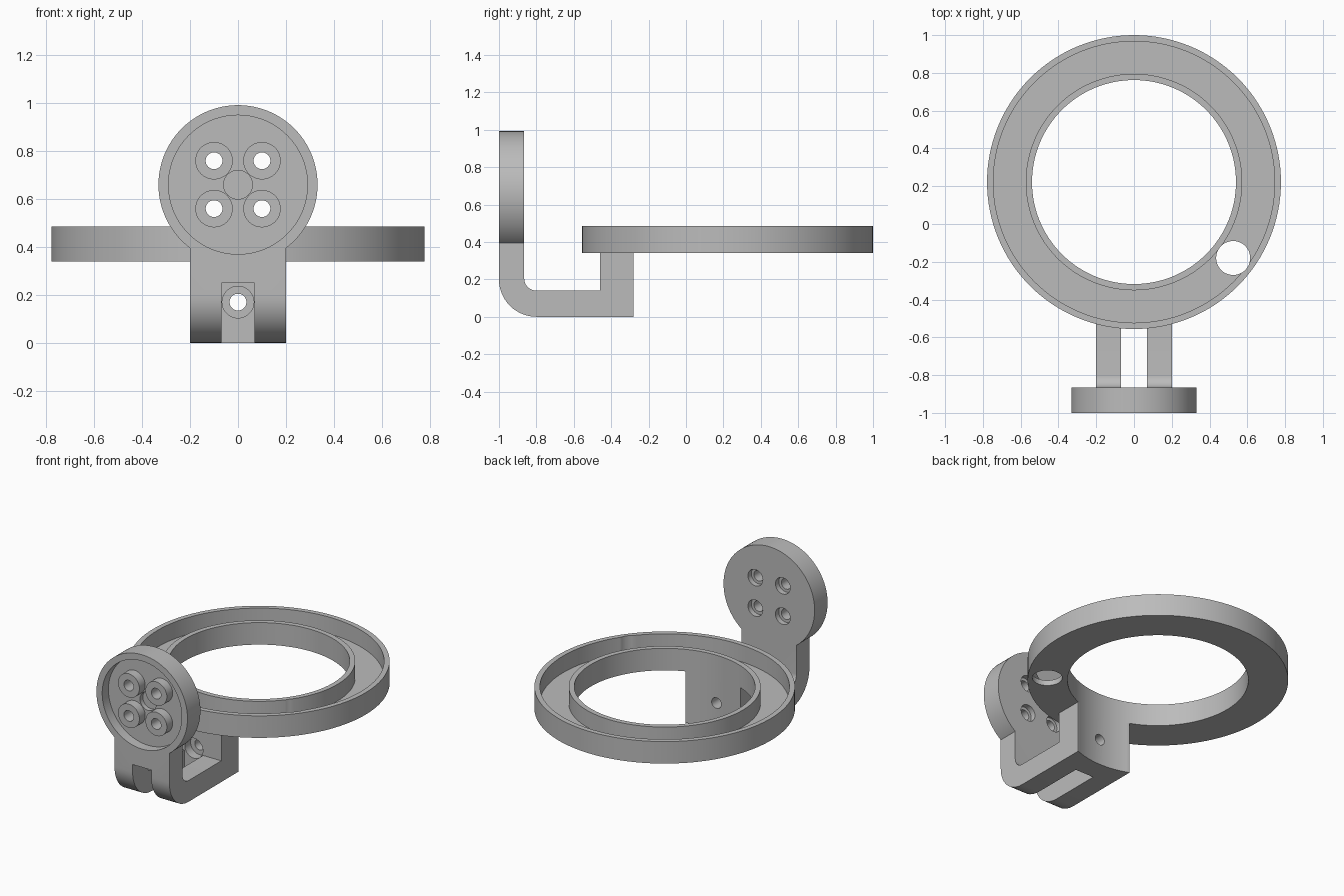
import bpy, bmesh
from math import sin, cos, pi
from mathutils import Matrix, Vector

cube = bpy.data.objects.get("Cube")
if cube:
    bpy.data.objects.remove(cube, do_unlink=True)

grey = bpy.data.materials.new("plain grey")
grey.use_nodes = True
colour = (0.5, 0.5, 0.5, 1)
grey.diffuse_color = colour
grey.node_tree.nodes["Principled BSDF"].inputs["Base Color"].default_value = colour


def finish(name, bm):
    bmesh.ops.recalc_face_normals(bm, faces=bm.faces)
    mesh = bpy.data.meshes.new(name)
    bm.to_mesh(mesh)
    bm.free()
    mesh.materials.append(grey)
    ob = bpy.data.objects.new(name, mesh)
    bpy.context.collection.objects.link(ob)
    return ob


def cylinder(name, centre, radius, start, end, axis="Z", sides=48):
    """Cylinder between two positions on its axis; centre gives the other two coordinates."""
    bm = bmesh.new()
    bmesh.ops.create_cone(bm, cap_ends=True, segments=sides, radius1=radius,
                          radius2=radius, depth=end - start)
    mid = (start + end) / 2
    if axis == "Z":
        place = Matrix.Translation((centre[0], centre[1], mid))
    else:
        place = Matrix.Translation((centre[0], mid, centre[1])) @ Matrix.Rotation(pi / 2, 4, "X")
    bm.transform(place)
    return finish(name, bm)


def extrude_x(name, profile, half_width):
    """Extrude a (y, z) outline across x."""
    bm = bmesh.new()
    face = bm.faces.new([bm.verts.new((-half_width, y, z)) for y, z in profile])
    made = bmesh.ops.extrude_face_region(bm, geom=[face])["geom"]
    bmesh.ops.translate(bm, vec=(2 * half_width, 0, 0),
                        verts=[v for v in made if isinstance(v, bmesh.types.BMVert)])
    return finish(name, bm)


def arc(y, z, radius, a, b, steps=14):
    return [(y + radius * cos(a + (b - a) * i / steps),
             z + radius * sin(a + (b - a) * i / steps)) for i in range(steps + 1)]


def combine(target, tool, operation="DIFFERENCE"):
    tool.hide_render = True
    mod = target.modifiers.new(operation, "BOOLEAN")
    mod.operation, mod.object, mod.solver = operation, tool, "EXACT"
    bpy.context.view_layer.objects.active = target
    bpy.ops.object.modifier_apply(modifier=mod.name)
    bpy.data.objects.remove(tool, do_unlink=True)


def smooth(ob):
    bpy.ops.object.select_all(action="DESELECT")
    ob.select_set(True)
    bpy.context.view_layer.objects.active = ob
    bpy.ops.object.shade_smooth_by_angle(angle=pi / 6)


RING_Y, HOLE_R = 0.222, 0.54
BOTTOM, TOP, FLOOR = 0.34, 0.485, 0.375
FRONT, BACK = -1.0, -0.865
DISC_Z, RECESS = 0.66, -0.935

# Channelled ring, turned from its cross-section
bm = bmesh.new()
section = [(HOLE_R, BOTTOM), (0.778, BOTTOM), (0.778, TOP), (0.745, TOP),
           (0.745, FLOOR), (0.573, FLOOR), (0.573, TOP), (HOLE_R, TOP)]
face = bm.faces.new([bm.verts.new((r, RING_Y, z)) for r, z in section])
bmesh.ops.spin(bm, geom=list(face.edges) + list(face.verts), angle=2 * pi, steps=128,
               axis=(0, 0, 1), cent=(0, RING_Y, 0), use_merge=True)
bmesh.ops.delete(bm, geom=[face], context="FACES_ONLY")
bmesh.ops.remove_doubles(bm, verts=bm.verts, dist=1e-4)
ring = finish("channel_ring", bm)
combine(ring, cylinder("cable_hole", (0.525, -0.18), 0.09, 0.2, 0.7))

# Bent arm with a rear post that follows the ring's bore
outline = [(FRONT, 0.45)]
outline += arc(-0.8, 0.2, 0.2, pi, 1.5 * pi)
outline += [(-0.28, 0), (-0.28, BOTTOM), (-0.46, BOTTOM), (-0.46, 0.14)]
outline += arc(BACK + 0.065, 0.205, 0.065, 1.5 * pi, pi)
outline += [(BACK, 0.45)]
bracket = extrude_x("bracket", outline, 0.2)
combine(bracket, cylinder("bore_cut", (0, RING_Y), HOLE_R, -0.2, 0.6, sides=128))

# Access slot, then the screw hole and its counterbore in the post
slot = [(-1.2, -0.2), (-0.46, -0.2), (-0.46, 0.25), (-1.2, 0.25)]
combine(bracket, extrude_x("slot_cut", slot, 0.068))
combine(bracket, cylinder("post_counterbore", (0, 0.17), 0.066, -0.6, -0.4, "Y"))
combine(bracket, cylinder("post_hole", (0, 0.17), 0.035, -0.5, -0.1, "Y"))

# Round mounting plate with a recessed front
combine(bracket, cylinder("plate", (0, DISC_Z), 0.332, FRONT, BACK, "Y", 96), "UNION")
combine(bracket, cylinder("recess", (0, DISC_Z), 0.29, -1.1, RECESS, "Y", 96))
combine(bracket, cylinder("centre_pocket", (0, DISC_Z), 0.06, -1.1, RECESS + 0.03, "Y"))

# Four screw bosses, bored through and counterbored from behind
for x in (-0.1, 0.1):
    for z in (DISC_Z - 0.1, DISC_Z + 0.1):
        combine(bracket, cylinder("boss", (x, z), 0.078, FRONT + 0.005, RECESS + 0.02, "Y"), "UNION")
        combine(bracket, cylinder("screw_hole", (x, z), 0.035, -1.1, -0.7, "Y", 32))
        combine(bracket, cylinder("rear_counterbore", (x, z), 0.054, BACK - 0.035, -0.7, "Y", 32))

for part in (ring, bracket):
    smooth(part)
